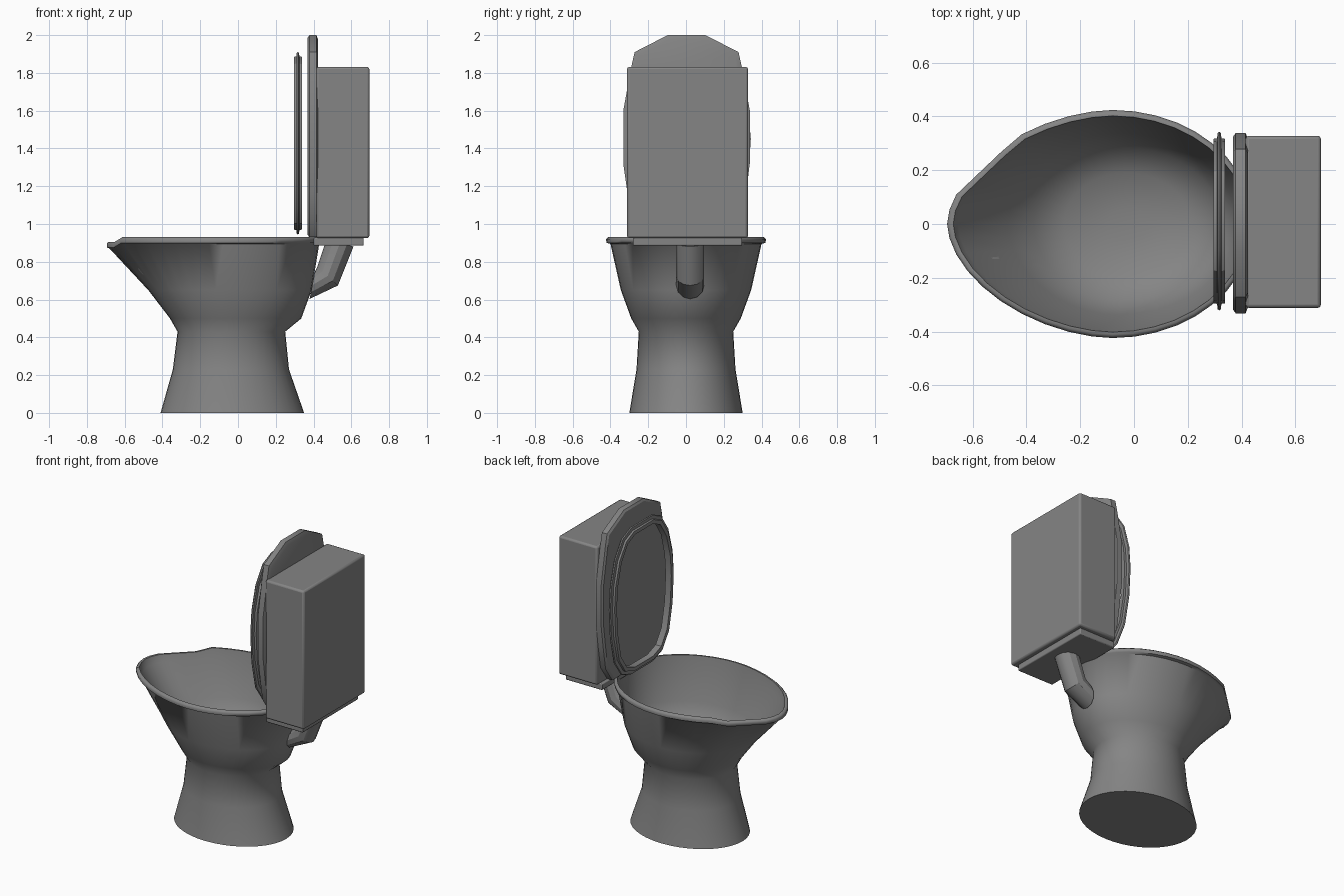
import bpy, bmesh
from math import sin, cos, pi, radians
from mathutils import Vector

if "Cube" in bpy.data.objects:
    bpy.data.objects.remove(bpy.data.objects["Cube"])

grey = bpy.data.materials.new("dark_grey")
grey.diffuse_color = (0.235, 0.235, 0.235, 1)
grey.use_nodes = True
grey.node_tree.nodes["Principled BSDF"].inputs["Base Color"].default_value = grey.diffuse_color


def finish(name, bm, bevel=0.0, angle=30):
    bmesh.ops.recalc_face_normals(bm, faces=bm.faces)
    me = bpy.data.meshes.new(name)
    bm.to_mesh(me)
    bm.free()
    me.materials.append(grey)
    ob = bpy.data.objects.new(name, me)
    bpy.context.collection.objects.link(ob)
    if bevel:
        m = ob.modifiers.new("edge", 'BEVEL')
        m.width, m.segments, m.angle_limit = bevel, 2, radians(50)
        m.limit_method = 'ANGLE'
    bpy.ops.object.select_all(action='DESELECT')
    ob.select_set(True)
    bpy.context.view_layer.objects.active = ob
    bpy.ops.object.shade_smooth_by_angle(angle=radians(angle))
    return ob


def loft(rings, closed=False):
    """Skin equal-length point rings; cap the ends, or join last to first."""
    bm = bmesh.new()
    vs = [[bm.verts.new(p) for p in r] for r in rings]
    n = len(vs[0])
    pairs = list(zip(vs, vs[1:])) + ([(vs[-1], vs[0])] if closed else [])
    for a, b in pairs:
        for i in range(n):
            j = (i + 1) % n
            bm.faces.new((a[i], a[j], b[j], b[i]))
    if not closed:
        bm.faces.new(vs[0])
        bm.faces.new(vs[-1])
    return bm


def spow(v, e):
    return abs(v) ** e * (1 if v >= 0 else -1)


def bowl_ring(z, x0, x1, hw, xw, p, n=40):
    """Egg-shaped section: pointed front (-x), round back, widest at xw."""
    pts = []
    for i in range(n):
        t = 2 * pi * i / n
        c, s = cos(t), sin(t)
        q = p if c < 0 else 2.0
        x = xw + spow(c, 2 / q) * ((x1 - xw) if c > 0 else (xw - x0))
        y = hw * spow(s, 2 / q)
        dip = 0
        if z > 0.87 and x < -0.45:
            # straight, slightly lowered pouring lip at the front corner
            y = min(y, 0.31 + (x + 0.45) * 0.952 - (x0 + 0.695) * 1.2)
            dip = 0.025 if y > -0.13 else 0
        pts.append((x, y, z - dip))
    return pts


# Pedestal, bowl, rolled rim and inner basin as one loft
levels = [
    (0.00, -0.41, 0.35, 0.30, -0.03, 2.0),
    (0.23, -0.345, 0.27, 0.262, -0.04, 2.0),
    (0.43, -0.32, 0.25, 0.25, -0.04, 2.0),
    (0.50, -0.36, 0.335, 0.29, -0.04, 2.0),
    (0.65, -0.475, 0.39, 0.345, -0.06, 1.9),
    (0.895, -0.68, 0.43, 0.40, -0.08, 1.77),
    (0.90, -0.693, 0.44, 0.42, -0.08, 1.77),
    (0.92, -0.695, 0.445, 0.424, -0.08, 1.77),
    (0.93, -0.687, 0.437, 0.412, -0.08, 1.77),
    (0.93, -0.672, 0.425, 0.402, -0.08, 1.77),
    (0.885, -0.655, 0.421, 0.394, -0.08, 1.77),
    (0.65, -0.468, 0.382, 0.338, -0.06, 1.9),
    (0.53, -0.372, 0.325, 0.285, -0.04, 2.0),
    (0.47, -0.26, 0.21, 0.19, -0.03, 2.0),
    (0.45, -0.10, 0.06, 0.06, -0.02, 2.0),
]
finish("bowl", loft([bowl_ring(*l) for l in levels]), angle=62)


# Cistern and its support plate
def box(name, lo, hi, bevel):
    lo, hi = Vector(lo), Vector(hi)
    bm = bmesh.new()
    bmesh.ops.create_cube(bm, size=1)
    for v in bm.verts:
        v.co = (lo + hi) / 2 + Vector(a * b for a, b in zip(v.co, hi - lo))
    return finish(name, bm, bevel=bevel)


box("cistern", (0.415, -0.312, 0.925), (0.695, 0.328, 1.832), 0.012)
box("cistern_plate", (0.40, -0.28, 0.885), (0.665, 0.297, 0.928), 0.006)


# Upright panels: half outlines (y, z) mirrored across the middle
def panel_ring(x, half, cy, cz, inset):
    full = half + [(-y, z) for y, z in reversed(half)]
    ky, kz = 1 - inset / 0.33, 1 - inset / 0.5
    return [(x, cy + y * ky, cz + (z - cz) * kz) for y, z in full]


def panel(name, half, cy, cz, steps, closed=False):
    finish(name, loft([panel_ring(x, half, cy, cz, i) for x, i in steps], closed))


lid = [(0.10, 2.0), (0.275, 1.91), (0.293, 1.83), (0.335, 1.60),
       (0.335, 1.32), (0.315, 1.18), (0.29, 1.03), (0.22, 0.93)]
panel("lid", lid, 0.003, 1.465,
      [(0.424, 0.022), (0.415, 0.0), (0.378, 0.0), (0.369, 0.012), (0.369, 0.03)])

# Seat ring with a thin flange around it
seat = [(0.11, 1.91), (0.20, 1.87), (0.275, 1.76), (0.32, 1.60), (0.332, 1.45),
        (0.32, 1.26), (0.28, 1.08), (0.21, 0.98), (0.11, 0.945)]
panel("seat", seat, 0.011, 1.43,
      [(0.338, 0.050), (0.338, 0.026), (0.325, 0.024), (0.323, 0.004),
       (0.317, 0.0), (0.311, 0.004), (0.309, 0.024), (0.296, 0.026),
       (0.296, 0.050)], closed=True)


# Flush pipe: round section swept along a bent path
def pipe_ring(c, ang, r=0.074, n=12):
    u = Vector((cos(ang), 0, sin(ang)))
    return [Vector((c[0], 0.022, c[1])) + u * r * cos(2 * pi * i / n)
            + Vector((0, r * sin(2 * pi * i / n), 0)) for i in range(n)]


path = [((0.54, 0.90), radians(-15)), ((0.475, 0.725), radians(-43)),
        ((0.393, 0.676), radians(-101))]
finish("flush_pipe", loft([pipe_ring(c, a) for c, a in path]))
